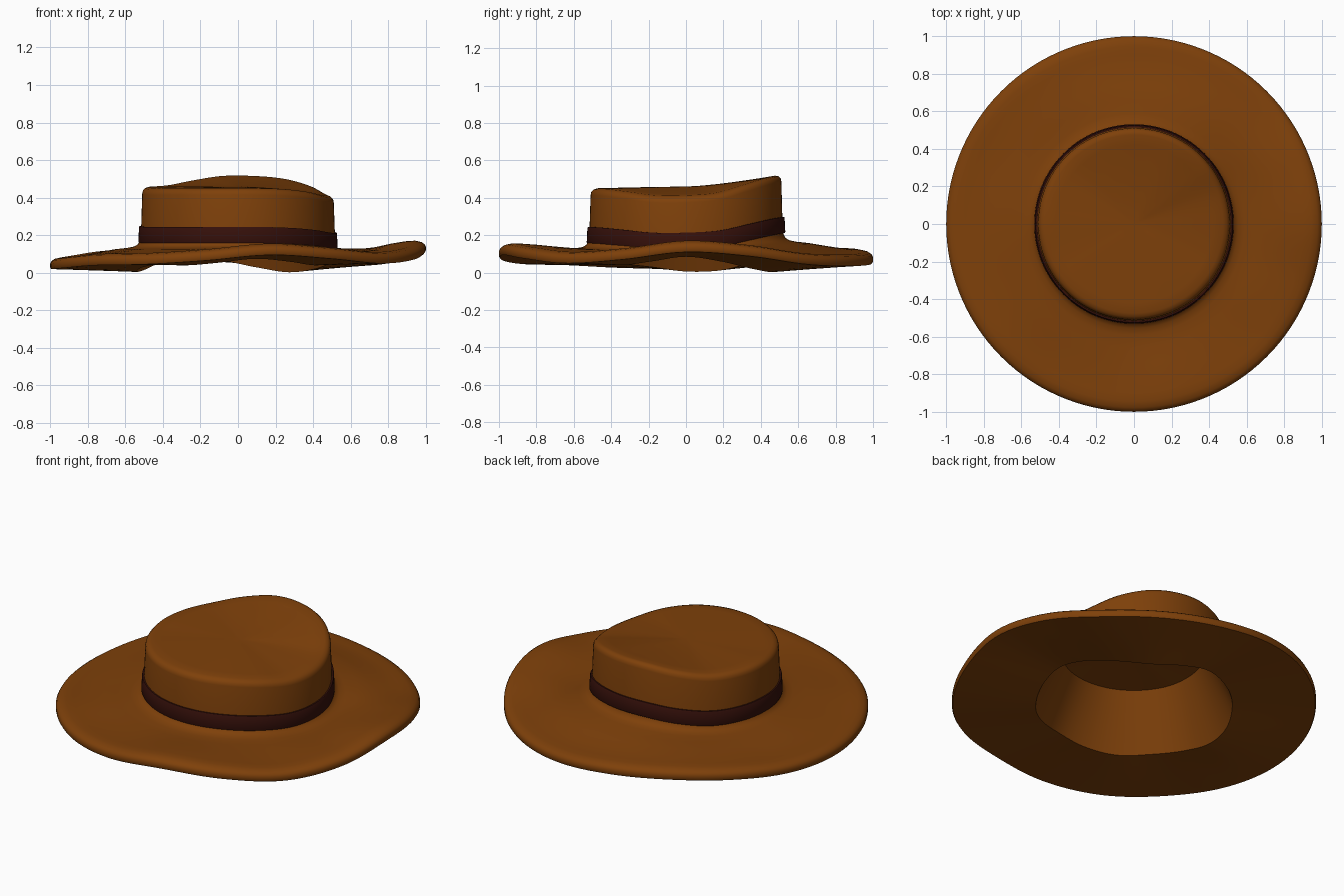
import bpy, bmesh, math

if "Cube" in bpy.data.objects:
    bpy.data.objects.remove(bpy.data.objects["Cube"])

N = 120  # segments around the hat

# Heights every 20 degrees, counter-clockwise from +x
RIM = [.14, .118, .075, .065, .072, .092, .10, .085, .06,
       .05, .055, .07, .075, .095, .125, .105, .08, .10]
HOLE = [.085, .06, .022, .003, .03, .065, .06, .05, .012,
        .006, .03, .045, .04, .055, .075, .06, .04, .06]
CROWN = [.41, .425, .47, .505, .52, .52, .495, .468, .46,
         .457, .45, .45, .45, .45, .45, .445, .43, .41]


def wave(vals, t):
    """Smooth periodic curve through the values, t from 0 to 1."""
    n = len(vals)
    i, u = int(t * n), t * n - int(t * n)
    a, b, c, d = (vals[(i + k) % n] for k in (-1, 0, 1, 2))
    return b + .5 * u * (c - a + u * (2*a - 5*b + 4*c - d + u * (3*(b - c) + d - a)))


def material(name, rgb):
    m = bpy.data.materials.new(name)
    m.diffuse_color = (*rgb, 1)
    m.use_nodes = True
    m.node_tree.nodes["Principled BSDF"].inputs["Base Color"].default_value = m.diffuse_color
    return m


def lathe(name, profile, mat, closed, angle):
    """Sweep an angle-dependent (radius, height) profile around z."""
    bm = bmesh.new()
    rings = []
    for j in range(N):
        a = 2 * math.pi * j / N
        rings.append([bm.verts.new((r * math.cos(a), r * math.sin(a), max(z, 0)))
                      for r, z in profile(j / N)])
    m = len(rings[0])
    for j in range(N):
        p, q = rings[j], rings[(j + 1) % N]
        for k in range(m if closed else m - 1):
            l = (k + 1) % m
            bm.faces.new((p[k], q[k], q[l], p[l]))
    if not closed:  # both ends run into the axis
        bmesh.ops.remove_doubles(bm, verts=bm.verts, dist=1e-5)
    bmesh.ops.recalc_face_normals(bm, faces=bm.faces)
    me = bpy.data.meshes.new(name)
    bm.to_mesh(me)
    bm.free()
    me.materials.append(mat)
    ob = bpy.data.objects.new(name, me)
    bpy.context.collection.objects.link(ob)
    bpy.ops.object.select_all(action='DESELECT')
    ob.select_set(True)
    bpy.context.view_layer.objects.active = ob
    bpy.ops.object.shade_smooth_by_angle(angle=math.radians(angle))
    return ob


def hat_profile(t):
    rim, hole, top = wave(RIM, t), wave(HOLE, t), wave(CROWN, t)
    base = .13 + .5 * (top - .45)
    mid = .46

    def lid(r, drop):  # crown top, warped from the centre to its edge
        return (r, mid + (top - mid) * (r / .5) ** 1.4 - drop)

    # Ceiling, then a wall flaring out to the opening
    inside = [lid(r, .085) for r in (0, .13, .26, .39)]
    zc = inside[-1][1]
    inside += [(.39 + .15 * s, zc + (hole - zc) * s) for s in (.33, .67, 1)]
    # Straight underside, sharp lower corner, rounded upper edge
    under = [(.54 + .455 * s, hole + (rim - .03 - hole) * s)
             for s in (.25, .5, .75, 1)]
    edge = [(1, rim - .022), (1, rim), (.993, rim + .013),
            (.977, rim + .024), (.945, rim + .031)]
    brim = []
    for r in (.9, .82, .74, .66, .59):
        s = (r - .56) / .385
        s = s * s * (3 - 2 * s)
        brim.append((r, base + (rim + .031 - base) * s))
    crown = [(.555, base + .006), (.533, base + .018), (.52, base + .042),
             (.516, base + .1), (.51, top - .035), (.506, top - .018),
             (.494, top - .006)]
    crown += [lid(r, 0) for r in (.475, .42, .34, .25, .16, .08, 0)]
    return inside + under + edge + brim + crown


def band_profile(t):
    d = .75 * (wave(CROWN, t) - .45)
    lo, hi = .158 + d, .244 + d
    return [(.51, lo), (.529, lo), (.531, lo + .005), (.527, hi - .004),
            (.524, hi), (.508, hi)]


# Felt hat body: brim, crown and hollow inside
lathe("hat_body", hat_profile, material("felt", (.21, .052, .003)), False, 40)
# Dark band wrapped around the crown
lathe("hat_band", band_profile, material("band_leather", (.035, .005, .003)), True, 40)
